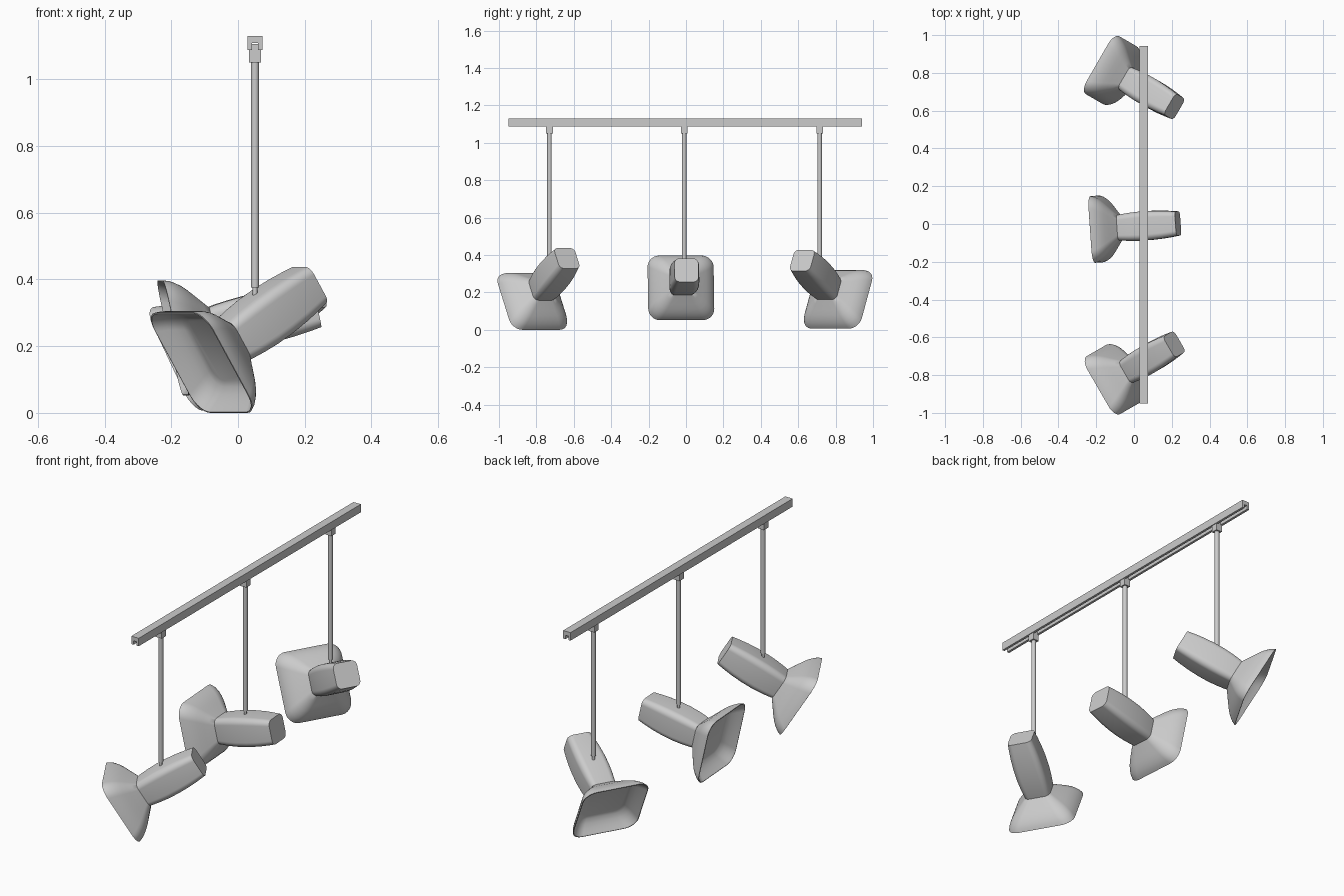
import bpy, bmesh
from math import radians, cos, sin, pi
from mathutils import Matrix, Vector

if "Cube" in bpy.data.objects:
    bpy.data.objects.remove(bpy.data.objects["Cube"])

RX = 0.051          # x of the rail and rods
DROP = 0.085        # distance from swivel to lamp axis


def finish(bm, name, matrix=None, angle=35):
    bmesh.ops.recalc_face_normals(bm, faces=bm.faces)
    me = bpy.data.meshes.new(name)
    bm.to_mesh(me)
    bm.free()
    ob = bpy.data.objects.new(name, me)
    bpy.context.collection.objects.link(ob)
    if matrix is not None:
        ob.matrix_world = matrix
    bpy.ops.object.select_all(action='DESELECT')
    ob.select_set(True)
    bpy.context.view_layer.objects.active = ob
    bpy.ops.object.shade_smooth_by_angle(angle=radians(angle))
    return ob


def rounded_square(d, half, ratio, segs=8):
    """Ring of points around the lamp axis at distance d."""
    r = half * ratio
    pts = []
    for q, (sy, sz) in enumerate([(1, 1), (-1, 1), (-1, -1), (1, -1)]):
        for i in range(segs + 1):
            a = (q + i / segs) * pi / 2
            pts.append(Vector((d, sy * (half - r) + r * cos(a),
                               sz * (half - r) + r * sin(a) - DROP)))
    return pts


def loft(name, profile, matrix):
    """Skin (distance, half width, corner ratio) sections, capping both ends."""
    bm = bmesh.new()
    rings = [[bm.verts.new(p) for p in rounded_square(*s)] for s in profile]
    n = len(rings[0])
    for a, b in zip(rings, rings[1:]):
        for i in range(n):
            j = (i + 1) % n
            bm.faces.new((a[i], a[j], b[j], b[i]))
    bm.faces.new(rings[0])
    bm.faces.new(rings[-1])
    return finish(bm, name, matrix)


def extrude_y(name, outline, y0, y1):
    """Extrude an x-z outline along y."""
    bm = bmesh.new()
    f = bm.faces.new([bm.verts.new((x, y0, z)) for x, z in outline])
    ext = bmesh.ops.extrude_face_region(bm, geom=[f])
    vs = [e for e in ext['geom'] if isinstance(e, bmesh.types.BMVert)]
    bmesh.ops.translate(bm, verts=vs, vec=(0, y1 - y0, 0))
    return finish(bm, name)


def cylinder(name, radius, z0, z1, x, y, segs=20):
    bm = bmesh.new()
    bmesh.ops.create_cone(bm, cap_ends=True, segments=segs, radius1=radius,
                          radius2=radius, depth=z1 - z0,
                          matrix=Matrix.Translation((x, y, (z0 + z1) / 2)))
    return finish(bm, name)


# ceiling rail: channel with its slot facing down
half = [(0.022, 1.13), (0.022, 1.087), (0.009, 1.087), (0.009, 1.108)]
channel = [(RX + x, z) for x, z in half] + [(RX - x, z) for x, z in reversed(half)]
extrude_y("ceiling_rail", channel, -0.95, 0.942)

# lamp body: slightly barrel shaped rounded square tube
body = [(0.168, 0.064, 0.42), (0.13, 0.069, 0.42), (0.08, 0.074, 0.42),
        (0.02, 0.077, 0.42), (-0.04, 0.077, 0.42), (-0.09, 0.074, 0.42),
        (-0.13, 0.070, 0.42), (-0.17, 0.064, 0.42)]

# flared shade: outer skin, rim, inner skin, inner floor
outer = [(-0.148, 0.066, 0.42), (-0.165, 0.086, 0.42), (-0.185, 0.110, 0.41),
         (-0.203, 0.131, 0.40), (-0.220, 0.148, 0.39), (-0.237, 0.161, 0.38),
         (-0.254, 0.171, 0.37), (-0.271, 0.177, 0.36)]
inner = [(d - 0.004, h - 0.006, r) for d, h, r in reversed(outer[3:-1])]
shade = outer + [(-0.272, 0.173, 0.36)] + inner + [(-0.200, 0.108, 0.40)]

# lamps: rod position, yaw, pitch
lamps = [("front", -0.73, 30, 32), ("middle", -0.01, 4, 12.5), ("back", 0.715, -30, 28.5)]
for tag, y, yaw, pitch in lamps:
    # hanger: rail connector, tongue in the slot, rod and swivel
    block = [(RX - 0.018, 1.05), (RX + 0.018, 1.05), (RX + 0.018, 1.087),
             (RX + 0.0085, 1.087), (RX + 0.0085, 1.106),
             (RX - 0.0085, 1.106), (RX - 0.0085, 1.087), (RX - 0.018, 1.087)]
    extrude_y(tag + "_rail_connector", block, y - 0.018, y + 0.018)
    cylinder(tag + "_rod", 0.012, 0.376, 1.052, RX, y)
    cylinder(tag + "_swivel", 0.007, 0.34, 0.378, RX, y, 12)
    m = (Matrix.Translation((RX, y, 0.366)) @ Matrix.Rotation(radians(yaw), 4, 'Z')
         @ Matrix.Rotation(radians(-pitch), 4, 'Y'))
    loft(tag + "_lamp_body", body, m)
    loft(tag + "_lamp_shade", shade, m)
